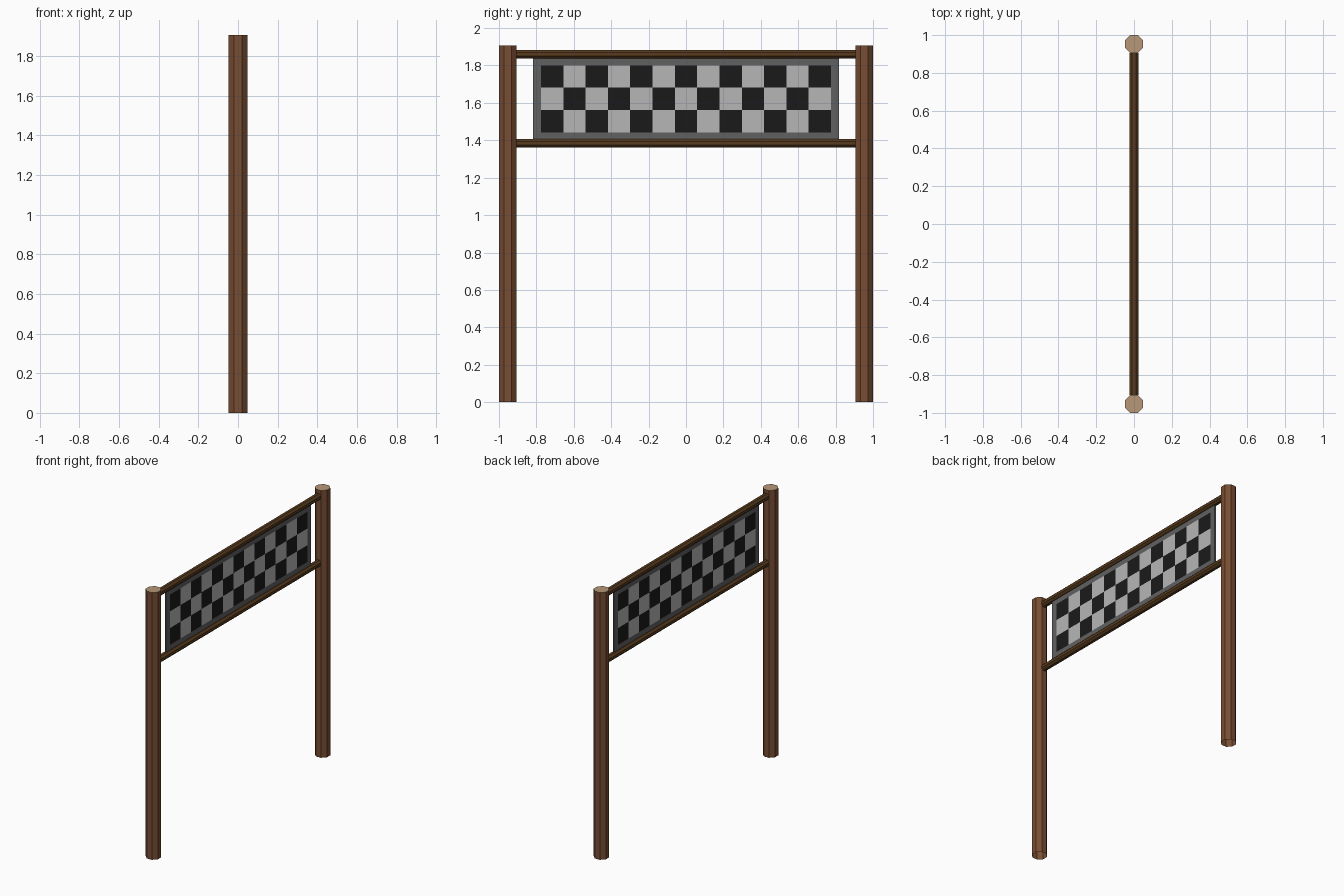
import bpy, bmesh, math

if "Cube" in bpy.data.objects:
    bpy.data.objects.remove(bpy.data.objects["Cube"])

def material(name, rgb):
    m = bpy.data.materials.new(name)
    m.diffuse_color = (*rgb, 1)
    m.use_nodes = True
    m.node_tree.nodes["Principled BSDF"].inputs["Base Color"].default_value = m.diffuse_color
    return m

bark = material("bark", (0.19, 0.075, 0.033))
cut_wood = material("cut_wood", (0.47, 0.31, 0.19))
dark_wood = material("dark_wood", (0.10, 0.045, 0.013))
border = material("border_grey", (0.12, 0.12, 0.12))
black = material("check_black", (0.01, 0.01, 0.01))
white = material("check_white", (0.47, 0.47, 0.47))

def add_object(name, bm, mats):
    me = bpy.data.meshes.new(name)
    bm.to_mesh(me)
    bm.free()
    for m in mats:
        me.materials.append(m)
    ob = bpy.data.objects.new(name, me)
    bpy.context.collection.objects.link(ob)
    return ob

def octagon_tube(bm, apothem, point, a, b):
    """Flat-sided octagonal tube from a to b; point maps (u, v, w) to xyz. Returns the end ring."""
    r = apothem / math.cos(math.pi / 8)
    angles = [math.pi / 8 + i * math.pi / 4 for i in range(8)]
    rings = [[bm.verts.new(point(r * math.cos(t), r * math.sin(t), w)) for t in angles]
             for w in (a, b)]
    for i in range(8):
        j = (i + 1) % 8
        bm.faces.new((rings[0][i], rings[0][j], rings[1][j], rings[1][i]))
    return rings[1]

# Posts: hollow below, pale sawn top
for side, s in (("left", -1), ("right", 1)):
    bm = bmesh.new()
    top = octagon_tube(bm, 0.0475, lambda u, v, w: (u, v + s * 0.9525, w), 0, 1.906)
    bm.faces.new(top).material_index = 1
    bmesh.ops.recalc_face_normals(bm, faces=bm.faces)
    add_object(side + "_post", bm, [bark, cut_wood])

# Horizontal rails between the posts
for label, z in (("upper", 1.86), ("lower", 1.384)):
    bm = bmesh.new()
    octagon_tube(bm, 0.0225, lambda u, v, w: (v, w, u + z), -0.905, 0.905)
    add_object(label + "_rail", bm, [dark_wood])

# Checkered banner with a grey border
COLS, ROWS, CELL = 13, 3, 0.1193
y0, z0 = -COLS * CELL / 2, 1.443
ys = [-0.818] + [y0 + i * CELL for i in range(COLS + 1)] + [0.818]
zs = [1.40] + [z0 + i * CELL for i in range(ROWS + 1)] + [1.842]
bm = bmesh.new()
grid = [[bm.verts.new((0, y, z)) for z in zs] for y in ys]
for i in range(COLS + 2):
    for j in range(ROWS + 2):
        f = bm.faces.new((grid[i][j], grid[i + 1][j], grid[i + 1][j + 1], grid[i][j + 1]))
        if 0 < i <= COLS and 0 < j <= ROWS:
            f.material_index = 1 + (i + j) % 2
banner = add_object("banner", bm, [border, black, white])
solid = banner.modifiers.new("thickness", 'SOLIDIFY')
solid.thickness = 0.01
solid.offset = 0
